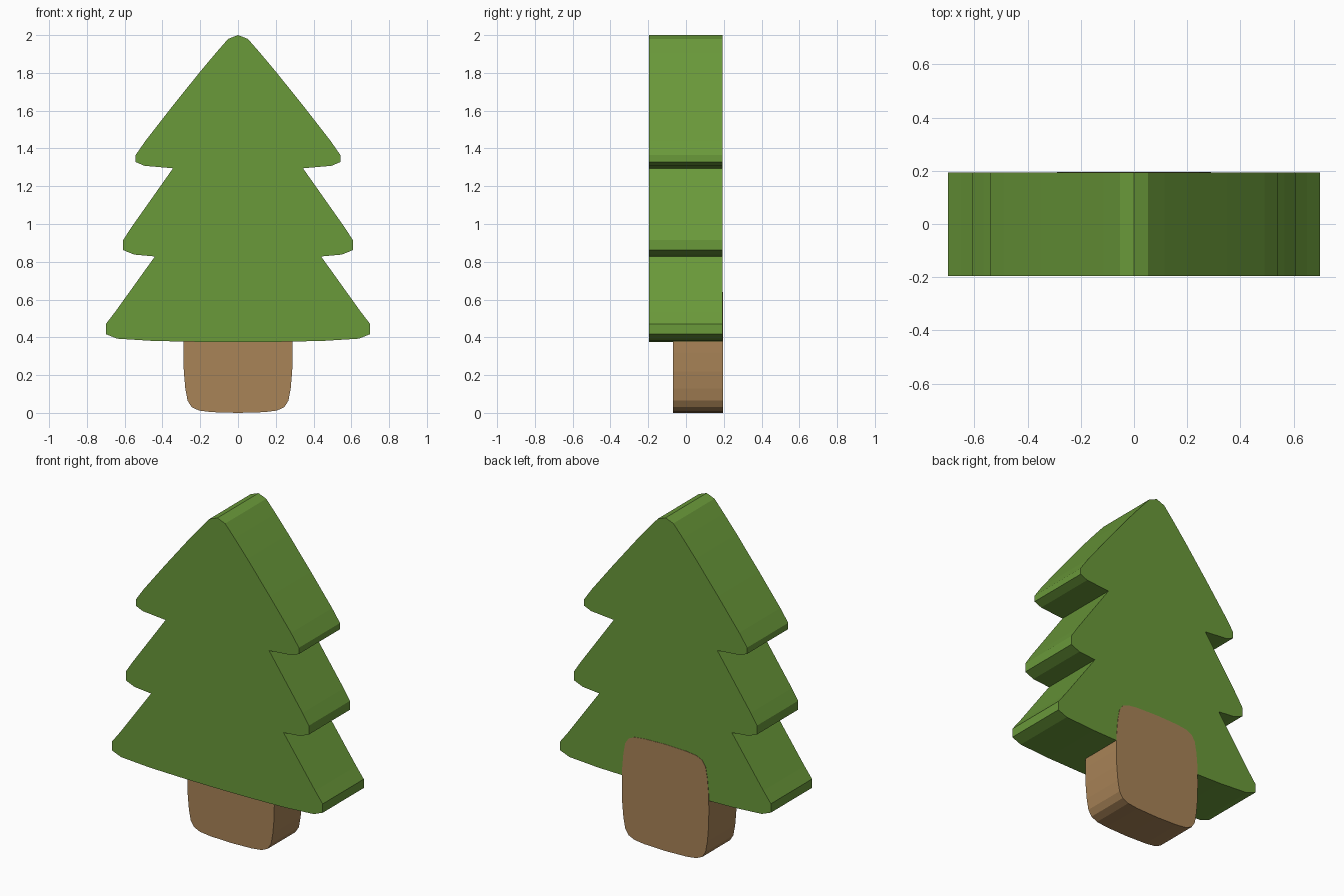
import bpy
import bmesh

if "Cube" in bpy.data.objects:
    bpy.data.objects.remove(bpy.data.objects["Cube"])


def material(name, rgb):
    m = bpy.data.materials.new(name)
    m.diffuse_color = (*rgb, 1.0)
    m.use_nodes = True
    m.node_tree.nodes["Principled BSDF"].inputs["Base Color"].default_value = m.diffuse_color
    return m


def extruded_part(name, half, y_front, y_back, mat):
    """Mirror a right-half (x, z) outline, running top to bottom, and extrude it along y."""
    outline = half + [(-x, z) for x, z in reversed(half) if x > 0]
    bm = bmesh.new()
    front = bm.faces.new([bm.verts.new((x, y_front, z)) for x, z in outline])
    ext = bmesh.ops.extrude_face_region(bm, geom=[front])
    moved = [v for v in ext["geom"] if isinstance(v, bmesh.types.BMVert)]
    bmesh.ops.translate(bm, verts=moved, vec=(0, y_back - y_front, 0))
    bmesh.ops.recalc_face_normals(bm, faces=bm.faces)
    mesh = bpy.data.meshes.new(name)
    bm.to_mesh(mesh)
    bm.free()
    mesh.materials.append(mat)
    obj = bpy.data.objects.new(name, mesh)
    bpy.context.collection.objects.link(obj)
    return obj


green = material("leaf green", (0.144, 0.319, 0.042))
brown = material("bark brown", (0.392, 0.227, 0.095))

# Three-tiered foliage slab
foliage = [
    (0, 2.0), (0.052, 1.98), (0.115, 1.908), (0.2, 1.807), (0.35, 1.62),
    (0.49, 1.44), (0.542, 1.365), (0.542, 1.328), (0.495, 1.308), (0.344, 1.295),
    (0.566, 0.98), (0.608, 0.915), (0.608, 0.862), (0.55, 0.838), (0.44, 0.828),
    (0.65, 0.535), (0.7, 0.47), (0.7, 0.417), (0.64, 0.393), (0.45, 0.381),
    (0.2, 0.376), (0, 0.375),
]
extruded_part("foliage", foliage, -0.196, 0.194, green)

# Trunk: softly bulging rounded block, its back just proud of the foliage
corner = [(0, 0), (0.14, 0.004), (0.205, 0.012), (0.245, 0.03),
          (0.267, 0.065), (0.279, 0.13), (0.287, 0.22), (0.289, 0.32)]
height = 0.64
trunk = [(x, height - z) for x, z in corner] + corner[-2::-1]
extruded_part("trunk", trunk, -0.068, 0.196, brown)
